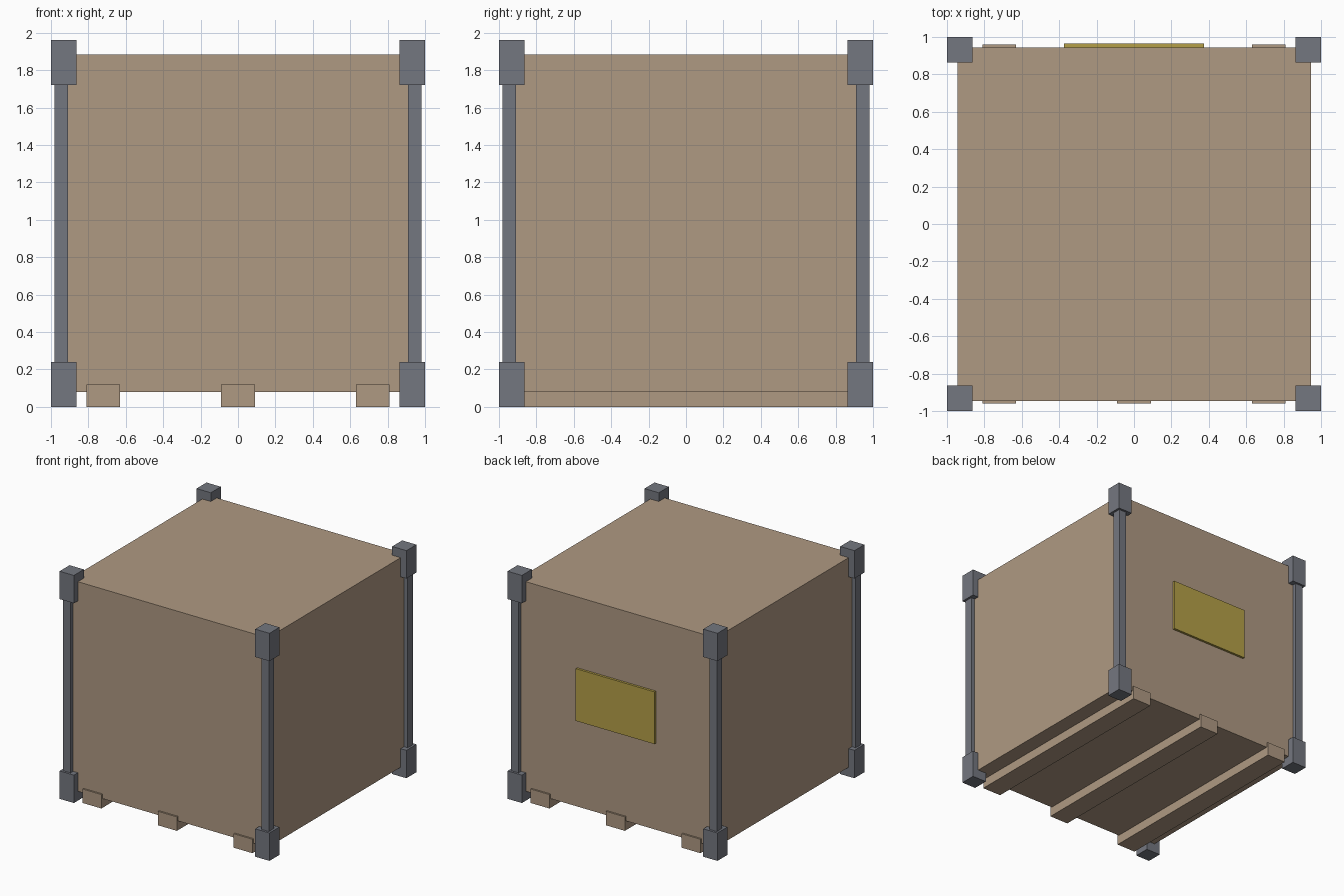
import bpy
import bmesh
from mathutils import Vector

if "Cube" in bpy.data.objects:
    bpy.data.objects.remove(bpy.data.objects["Cube"])


def material(name, rgb):
    m = bpy.data.materials.new(name)
    m.diffuse_color = (*rgb, 1.0)
    m.use_nodes = True
    m.node_tree.nodes["Principled BSDF"].inputs["Base Color"].default_value = m.diffuse_color
    return m


wood = material("wood", (0.43, 0.32, 0.225))
steel = material("steel", (0.175, 0.185, 0.215))
yellow = material("yellow", (0.46, 0.35, 0.065))


def box(name, lo, hi, mat):
    """Flat-faced box between two opposite corners."""
    lo, hi = Vector(lo), Vector(hi)
    bm = bmesh.new()
    bmesh.ops.create_cube(bm, size=1.0)
    size = hi - lo
    for v in bm.verts:
        v.co = Vector(a * b for a, b in zip(v.co, size))
    mesh = bpy.data.meshes.new(name)
    bm.to_mesh(mesh)
    bm.free()
    mesh.materials.append(mat)
    ob = bpy.data.objects.new(name, mesh)
    ob.location = (lo + hi) / 2
    bpy.context.collection.objects.link(ob)
    return ob


def centred_box(name, x, y, half, z0, z1, mat):
    return box(name, (x - half, y - half, z0), (x + half, y + half, z1), mat)


# Crate body
box("crate_body", (-0.945, -0.945, 0.08), (0.945, 0.945, 1.885), wood)

# Skids running front to back under the crate
for label, x in (("left", -0.72), ("middle", 0.0), ("right", 0.72)):
    box(f"skid_{label}", (x - 0.09, -0.96, 0.0), (x + 0.09, 0.96, 0.12), wood)

# Corner posts with a block at the foot and head of each
for side, sx in (("left", -1), ("right", 1)):
    for end, sy in (("front", -1), ("back", 1)):
        tag = f"{end}_{side}"
        centred_box(f"post_{tag}", sx * 0.945, sy * 0.945, 0.036, 0.1, 1.86, steel)
        for level, z in (("lower", 0.0), ("upper", 1.72)):
            centred_box(f"{level}_corner_block_{tag}", sx * 0.932, sy * 0.932,
                        0.068, z, z + 0.24, steel)

# Plain plate on the back face
box("back_plate", (-0.375, 0.93, 0.825), (0.375, 0.965, 1.275), yellow)
